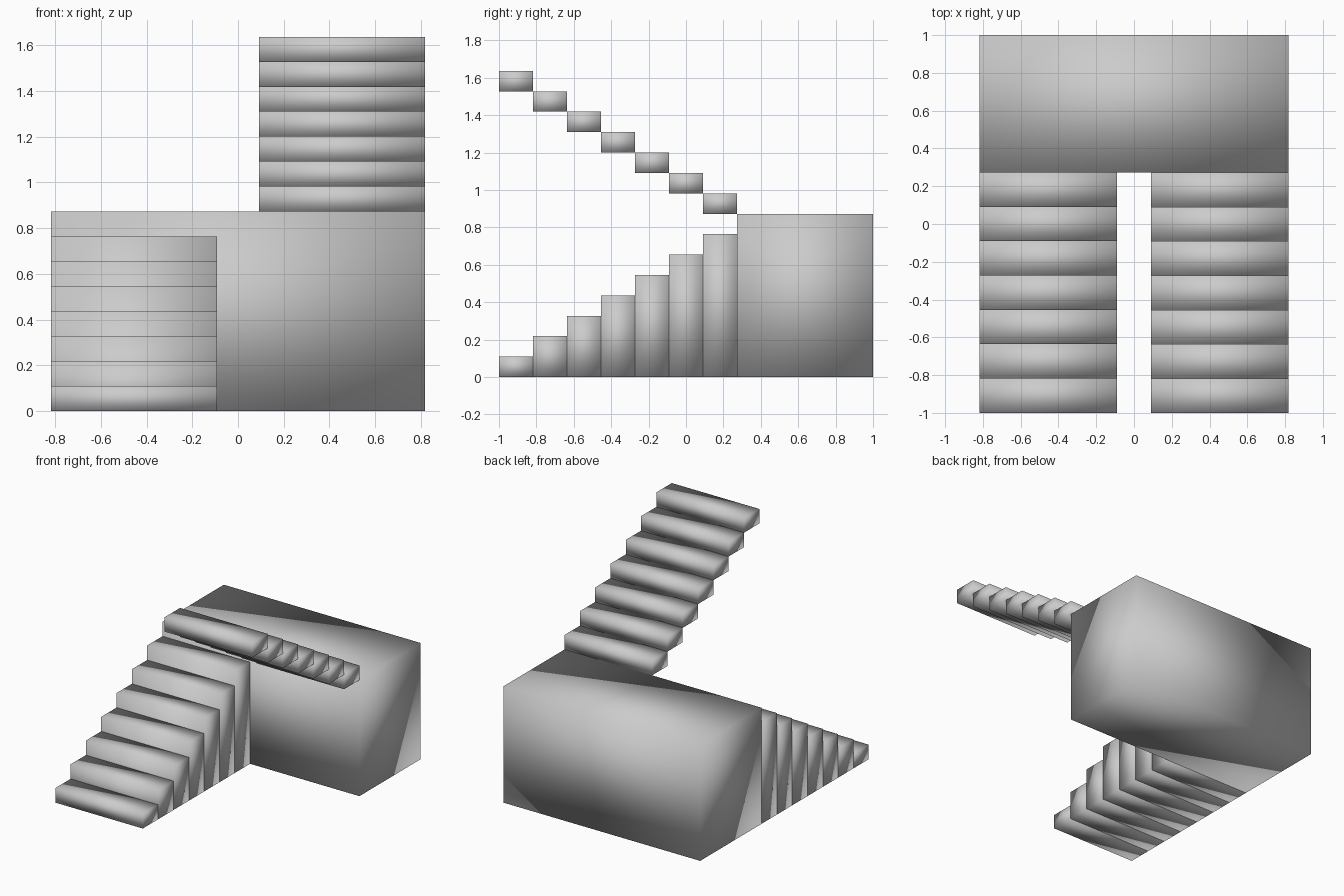
import bpy

cube = bpy.data.objects.get("Cube")
if cube:
    bpy.data.objects.remove(cube, do_unlink=True)

# Stair module: tread depth sets every other size
TREAD = 2 / 11
RISE = TREAD * 0.6
STEPS = 7
HALF_W = TREAD * 4.5
GAP = TREAD / 2

stone = bpy.data.materials.new("stone_grey")
GREY = (0.6, 0.6, 0.6, 1)
stone.diffuse_color = GREY
stone.use_nodes = True
stone.node_tree.nodes["Principled BSDF"].inputs["Base Color"].default_value = GREY


def block(name, low, high):
    """Smooth-shaded box between two opposite corners."""
    centre = [(a + b) / 2 for a, b in zip(low, high)]
    bpy.ops.mesh.primitive_cube_add(size=1, location=centre)
    obj = bpy.context.object
    obj.name = name
    obj.scale = [b - a for a, b in zip(low, high)]
    bpy.ops.object.transform_apply(location=False, rotation=False, scale=True)
    bpy.ops.object.shade_smooth()
    obj.data.materials.append(stone)
    return obj


# Landing at the back
landing_front = -1 + STEPS * TREAD
landing_top = (STEPS + 1) * RISE
block("landing", (-HALF_W, landing_front, 0), (HALF_W, 1, landing_top))

for i in range(STEPS):
    # Lower flight: solid steps rising from the ground to the landing
    y = -1 + i * TREAD
    block(f"lower_step_{i + 1}", (-HALF_W, y, 0), (-GAP, y + TREAD, (i + 1) * RISE))

    # Upper flight: floating treads climbing forward from the landing
    y = landing_front - (i + 1) * TREAD
    z = landing_top + i * RISE
    block(f"upper_step_{i + 1}", (GAP, y, z), (HALF_W, y + TREAD, z + RISE))
